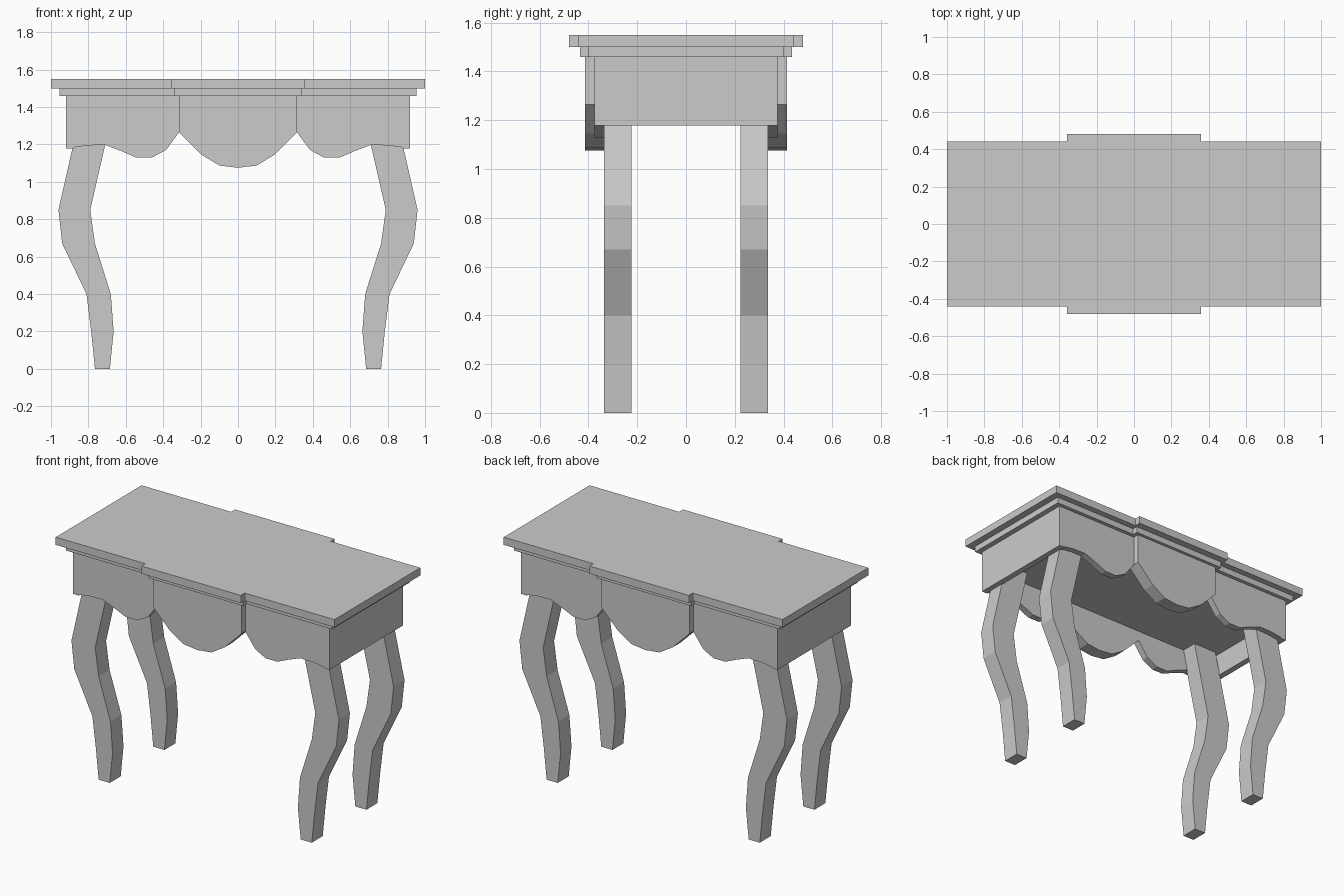
import bpy, bmesh
from mathutils import Vector

if "Cube" in bpy.data.objects:
    bpy.data.objects.remove(bpy.data.objects["Cube"])


def prism(name, outline, low, high, axis):
    """Extrude a 2D outline along 'z' (outline = x,y) or 'y' (outline = x,z)."""
    bm = bmesh.new()

    def place(a, b, t):
        return (a, b, t) if axis == 'z' else (a, t, b)

    face = bm.faces.new([bm.verts.new(place(a, b, low)) for a, b in outline])
    out = bmesh.ops.extrude_face_region(bm, geom=[face])
    moved = [g for g in out['geom'] if isinstance(g, bmesh.types.BMVert)]
    bmesh.ops.translate(bm, verts=moved, vec=Vector(place(0, 0, high - low)))
    bmesh.ops.recalc_face_normals(bm, faces=bm.faces)
    mesh = bpy.data.meshes.new(name)
    bm.to_mesh(mesh)
    bm.free()
    obj = bpy.data.objects.new(name, mesh)
    bpy.context.collection.objects.link(obj)
    return obj


def rect(x0, x1, y0, y1):
    return [(x0, y0), (x1, y0), (x1, y1), (x0, y1)]


def breakfront(x, y, cx, cy):
    """Rectangle with a stepped-out centre on the front and back."""
    front = [(-x, -y), (-cx, -y), (-cx, -cy), (cx, -cy), (cx, -y), (x, -y)]
    return front + [(-a, -b) for a, b in front]


# Table top and the moulding below it
prism("table_top", breakfront(1.0, 0.44, 0.357, 0.48), 1.50, 1.55, 'z')
prism("top_moulding", breakfront(0.955, 0.40, 0.342, 0.435), 1.46, 1.50, 'z')

# Case bottom, recessed behind the aprons
prism("case_bottom", rect(-0.9, 0.9, -0.34, 0.34), 1.33, 1.46, 'z')

# Scalloped lower edges, drawn for +x
centre_edge = [(0.315, 1.265), (0.195, 1.145), (0.10, 1.087), (0.0, 1.075)]
side_edge = [(0.315, 1.265), (0.385, 1.17), (0.46, 1.13), (0.545, 1.13),
             (0.625, 1.165), (0.71, 1.197), (0.80, 1.195), (0.92, 1.178)]
centre = [(0.315, 1.46)] + centre_edge
centre += [(-x, z) for x, z in reversed(centre[:-1])]
side = [(0.315, 1.46)] + side_edge + [(0.92, 1.46)]

# Curved leg profile: outer edge down, inner edge up
leg = [(0.85, 1.33), (0.885, 1.18), (0.96, 0.85), (0.94, 0.67), (0.81, 0.40),
       (0.785, 0.20), (0.765, 0.0), (0.685, 0.0), (0.665, 0.20), (0.68, 0.40),
       (0.765, 0.67), (0.79, 0.85), (0.712, 1.19), (0.68, 1.33)]

for sy, face in ((-1, "front"), (1, "back")):
    prism(face + "_centre_apron", centre, sy * 0.33, sy * 0.415, 'y')
    for sx, hand in ((-1, "left"), (1, "right")):
        prism(f"{face}_{hand}_apron", [(sx * x, z) for x, z in side],
              sy * 0.33, sy * 0.375, 'y')
        prism(f"{face}_{hand}_leg", [(sx * x, z) for x, z in leg],
              sy * 0.224, sy * 0.336, 'y')

# Plain end panels
for sx, hand in ((-1, "left"), (1, "right")):
    prism(hand + "_end_panel", rect(*sorted((sx * 0.88, sx * 0.92)), -0.375, 0.375),
          1.178, 1.46, 'z')
